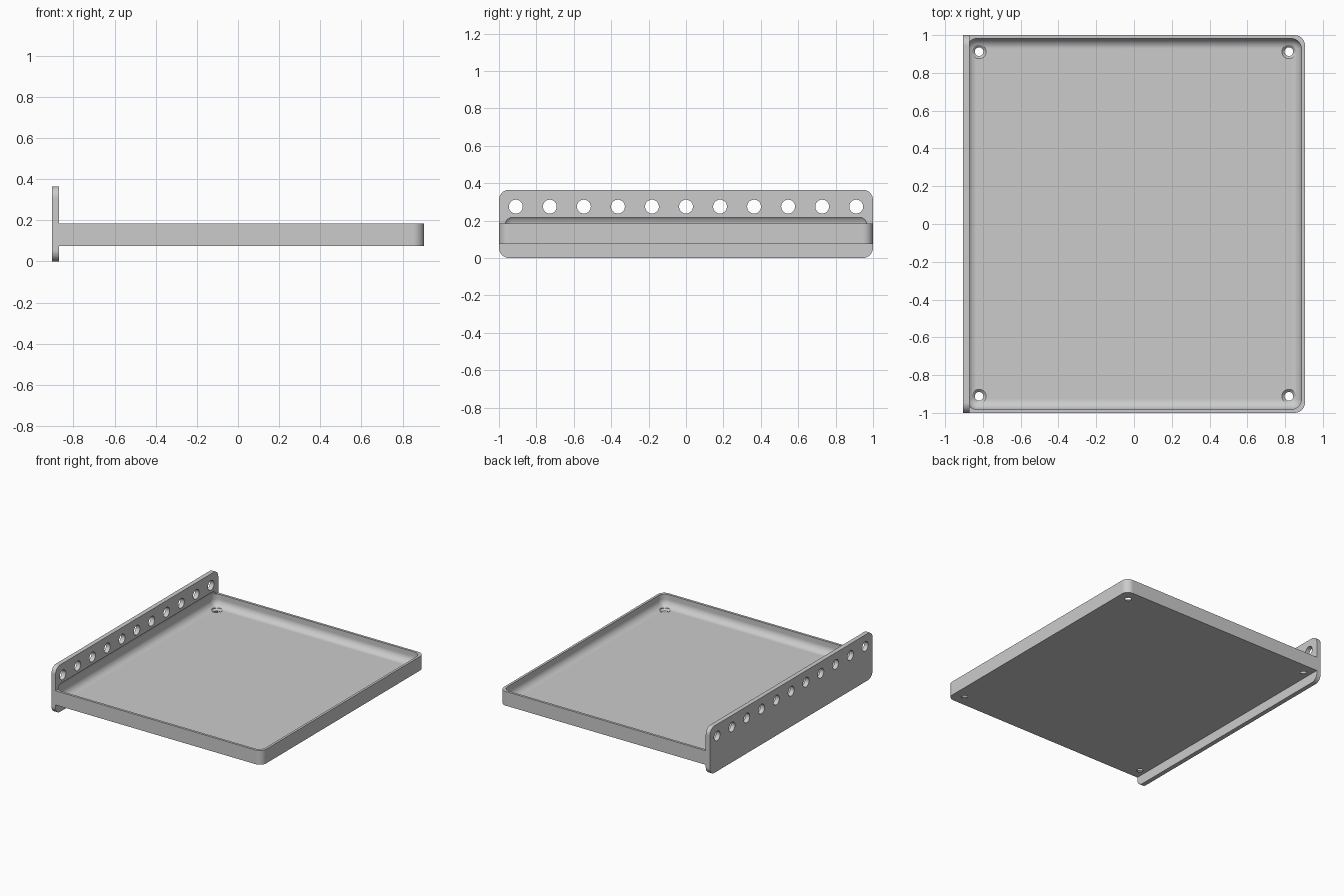
import bpy, bmesh
from math import radians, cos, sin, tau

cube = bpy.data.objects.get("Cube")
if cube:
    bpy.data.objects.remove(cube, do_unlink=True)

# Shared sizes
HALF_X, HALF_Y = 0.905, 1.0
PLATE_IN = -0.87              # inner face of the mounting plate
BASE, RIM, TOP = 0.075, 0.185, 0.365
WALL, ROUND = 0.018, 0.055
FLOOR = BASE + WALL

grey = bpy.data.materials.new("light grey")
grey.use_nodes = True
colour = (0.6, 0.6, 0.6, 1)
grey.diffuse_color = colour
grey.node_tree.nodes["Principled BSDF"].inputs["Base Color"].default_value = colour


def make_object(name, bm):
    bmesh.ops.recalc_face_normals(bm, faces=bm.faces)
    mesh = bpy.data.meshes.new(name)
    bm.to_mesh(mesh)
    bm.free()
    mesh.materials.append(grey)
    ob = bpy.data.objects.new(name, mesh)
    bpy.context.collection.objects.link(ob)
    return ob


def rounded_box(name, low, high, pick):
    """Box between two corners, with the edges chosen by pick rounded."""
    bm = bmesh.new()
    bmesh.ops.create_cube(bm, size=1)
    for v in bm.verts:
        v.co = [h if c > 0 else l for c, l, h in zip(v.co, low, high)]
    edges = [e for e in bm.edges if pick(e)]
    bmesh.ops.bevel(bm, geom=edges, offset=ROUND, offset_type='OFFSET',
                    segments=10, profile=0.5, affect='EDGES')
    return make_object(name, bm)


def along(edge, axis):
    return abs((edge.verts[0].co - edge.verts[1].co)[axis]) > 0.01


def add_pin(bm, place, profile, sides=40):
    """Closed turned solid; place maps (across, across, along) to a point."""
    rings = [[bm.verts.new(place(r * cos(tau * i / sides), r * sin(tau * i / sides), h))
              for i in range(sides)] for r, h in profile]
    for a, b in zip(rings, rings[1:]):
        for i in range(sides):
            j = (i + 1) % sides
            bm.faces.new((a[i], a[j], b[j], b[i]))
    bm.faces.new(rings[0][::-1])
    bm.faces.new(rings[-1])


def cut(ob, cutter):
    mod = ob.modifiers.new("cut", 'BOOLEAN')
    mod.operation = 'DIFFERENCE'
    mod.solver = 'EXACT'
    mod.object = cutter
    bpy.context.view_layer.objects.active = ob
    bpy.ops.object.modifier_apply(modifier=mod.name)


# Tray body, rounded at the two free corners
tray = rounded_box("tray", (PLATE_IN, -HALF_Y, BASE), (HALF_X, HALF_Y, RIM),
                   lambda e: along(e, 2) and e.verts[0].co.x > 0)

# Upright mounting plate with rounded corners
plate = rounded_box("mounting_plate", (-HALF_X, -HALF_Y, 0), (PLATE_IN, HALF_Y, TOP),
                    lambda e: along(e, 0))

# Hollow of the tray, which also bites a little into the plate
hollow = rounded_box("hollow_cutter", (WALL - HALF_X, WALL - HALF_Y, FLOOR),
                     (HALF_X - WALL, HALF_Y - WALL, 0.233), lambda e: True)

# Countersunk floor holes
bm = bmesh.new()
for x in (-0.82, 0.82):
    for y in (-0.912, 0.912):
        add_pin(bm, lambda a, b, h: (x + a, y + b, h),
                [(0.023, 0.05), (0.023, 0.08), (0.037, FLOOR), (0.037, 0.13)])
floor_holes = make_object("floor_hole_cutter", bm)

# Row of holes through the plate
bm = bmesh.new()
for i in range(-5, 6):
    add_pin(bm, lambda a, b, h: (h, i * 0.182 + a, 0.275 + b),
            [(0.037, -0.95), (0.037, -0.82)])
plate_holes = make_object("plate_hole_cutter", bm)

cut(tray, hollow)
cut(tray, floor_holes)
cut(plate, hollow)
cut(plate, plate_holes)
for cutter in (hollow, floor_holes, plate_holes):
    bpy.data.objects.remove(cutter, do_unlink=True)

# Smooth rounds with crisp edges and clean flat faces
for ob in (tray, plate):
    bpy.ops.object.select_all(action='DESELECT')
    ob.select_set(True)
    bpy.context.view_layer.objects.active = ob
    bpy.ops.object.shade_smooth_by_angle(angle=radians(30))
    normals = ob.modifiers.new("flat faces", 'WEIGHTED_NORMAL')
    normals.keep_sharp = True
